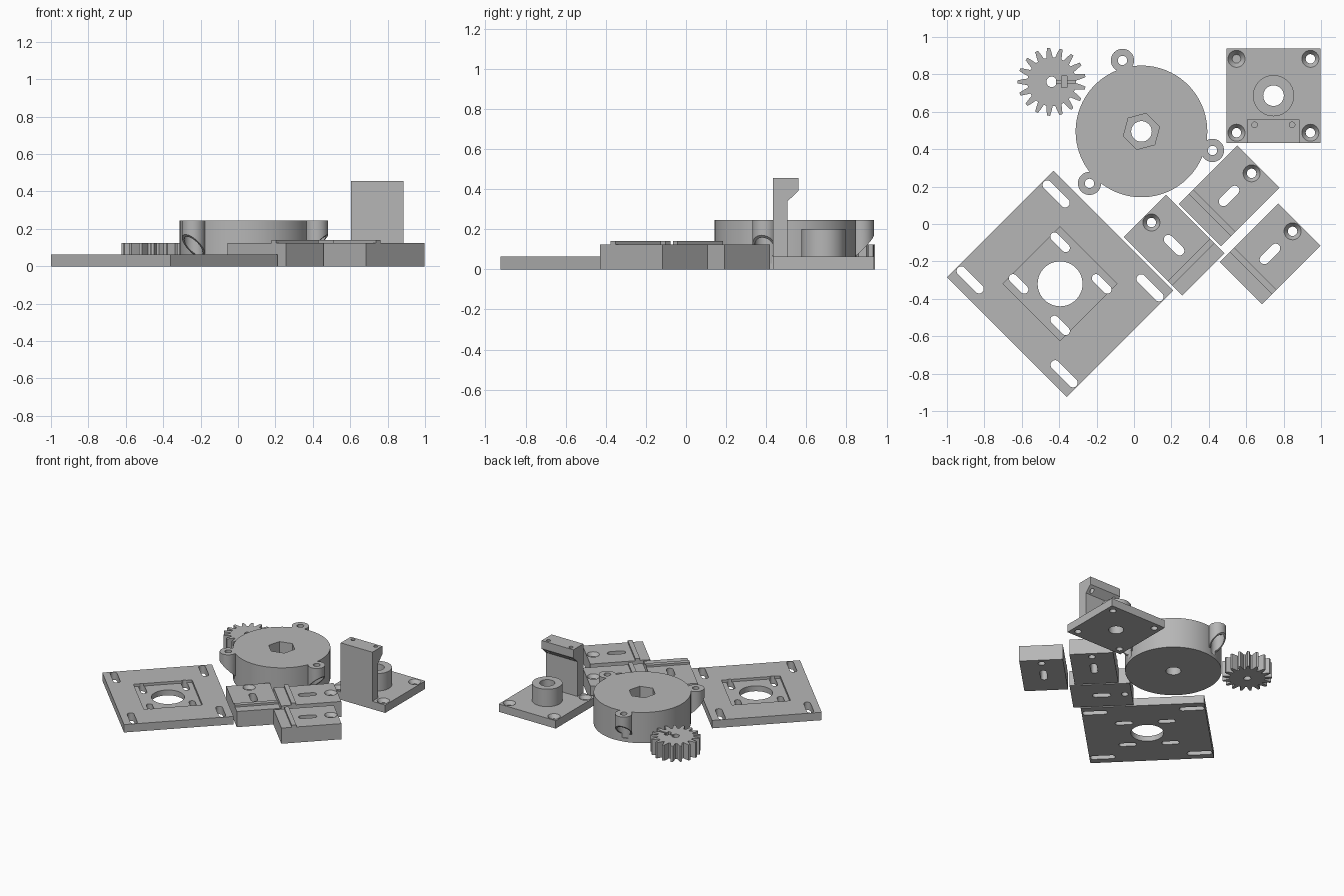
import bpy
import math
from math import cos, sin, pi, radians
from mathutils import Matrix, Vector

if "Cube" in bpy.data.objects:
    bpy.data.objects.remove(bpy.data.objects["Cube"])

GREY = (0.47, 0.47, 0.47, 1)
grey = bpy.data.materials.new("plain grey")
grey.use_nodes = True
grey.diffuse_color = GREY
grey.node_tree.nodes["Principled BSDF"].inputs["Base Color"].default_value = GREY


def prism(name, lower, z0, z1, upper=None, matrix=Matrix()):
    """Solid between a lower and an upper outline (same point count)."""
    upper = upper or lower
    n = len(lower)
    verts = [(x, y, z0) for x, y in lower] + [(x, y, z1) for x, y in upper]
    faces = [list(range(n))[::-1], list(range(n, 2 * n))]
    faces += [(i, (i + 1) % n, (i + 1) % n + n, i + n) for i in range(n)]
    mesh = bpy.data.meshes.new(name)
    mesh.from_pydata(verts, [], faces)
    mesh.transform(matrix)
    mesh.materials.append(grey)
    obj = bpy.data.objects.new(name, mesh)
    bpy.context.scene.collection.objects.link(obj)
    return obj


def circle(x, y, r, n=48, turn=0):
    return [(x + r * cos(turn + 2 * pi * i / n), y + r * sin(turn + 2 * pi * i / n))
            for i in range(n)]


def rect(x, y, w, h):
    return [(x - w / 2, y - h / 2), (x + w / 2, y - h / 2),
            (x + w / 2, y + h / 2), (x - w / 2, y + h / 2)]


def slot(x, y, length, width):
    """Round-ended slot outline, long along x."""
    r, d = width / 2, (length - width) / 2
    return [(x + s * d + r * cos(a), y + r * sin(a))
            for s, start in ((1, -pi / 2), (-1, pi / 2))
            for a in (start + pi * i / 10 for i in range(11))]


def combine(body, other, operation="DIFFERENCE"):
    other.hide_render = True
    mod = body.modifiers.new("join", "BOOLEAN")
    mod.operation, mod.object, mod.solver = operation, other, "EXACT"
    deps = bpy.context.evaluated_depsgraph_get()
    deps.update()
    result = bpy.data.meshes.new_from_object(body.evaluated_get(deps))
    body.modifiers.clear()
    body.data = result
    bpy.data.objects.remove(other)


def cut(body, outline, z0=-0.1, z1=0.6, upper=None):
    combine(body, prism("cutter", outline, z0, z1, upper))


def screw_hole(body, x, y, top, depth):
    """Through hole with a conical countersink."""
    cut(body, circle(x, y, 0.025, 32))
    cut(body, circle(x, y, 0.023, 32), top - depth, top + 0.002, circle(x, y, 0.047, 32))


def finish(body, matrix=Matrix()):
    body.data.transform(matrix)
    body.data.shade_smooth()
    body.data.set_sharp_from_angle(angle=radians(30))


def place(x, y, degrees):
    return Matrix.Translation((x, y, 0)) @ Matrix.Rotation(radians(degrees), 4, "Z")


# Slotted base plate with a square recess, local x along its slots
plate = prism("slotted_plate", rect(0, 0, 0.905, 0.806), 0, 0.063)
cut(plate, rect(0, 0, 0.431, 0.431), 0.043, 0.2)
cut(plate, circle(0, 0, 0.12, 64))
for sx in (-1, 1):
    for sy in (-1, 1):
        cut(plate, slot(sx * 0.355, sy * 0.325, 0.185, 0.05))
        cut(plate, slot(sx * 0.157, sy * 0.157, 0.13, 0.045))
finish(plate, place(-0.395, -0.32, -45))

# Three clamp blocks, each with a ridge, a slot and a screw hole
for name, x, y, turn in (("left_block", 0.214, -0.113, -45),
                         ("middle_block", 0.508, 0.15, 225),
                         ("right_block", 0.727, -0.16, 225)):
    block = prism(name, rect(0, 0, 0.442, 0.32), 0, 0.125)
    combine(block, prism("ridge", rect(0.128, 0, 0.034, 0.32), 0.1, 0.141), "UNION")
    cut(block, slot(0, 0, 0.135, 0.05))
    screw_hole(block, -0.171, 0, 0.125, 0.03)
    finish(block, place(x, y, turn))

# Round housing with three lugs whose undersides slope up and outwards
housing = prism("round_housing", circle(0, 0, 0.352, 96), 0, 0.245)
lug_angles = [radians(a) for a in (105, 225, 345)]
LUG = 0.393
for a in lug_angles:
    lug = prism("lug", circle(LUG, 0, 0.062), 0, 0.245)
    for v in lug.data.vertices:
        if v.co.z < 0.1:
            v.co.z = 0.17 - (LUG + 0.062 - v.co.x)
    lug.data.transform(Matrix.Rotation(a, 4, "Z"))
    combine(housing, lug, "UNION")
for a in lug_angles:
    x, y = LUG * cos(a), LUG * sin(a)
    cut(housing, circle(x, y, 0.025, 32))
    cut(housing, circle(x, y, 0.05, 32), 0.03, 0.2)
cut(housing, circle(0, 0, 0.1, 6, radians(15)), 0.145, 0.4)
cut(housing, circle(0, 0, 0.055))
finish(housing, place(0.04, 0.495, 0))

# Spur gear with a flatted bore, nut pocket and screw channel
TEETH = 17
pitch = 2 * pi / TEETH
outline = []
for i in range(TEETH):
    for part, r in ((-0.36, 0.13), (-0.25, 0.153), (-0.12, 0.182),
                    (0.12, 0.182), (0.25, 0.153), (0.36, 0.13)):
        a = (i + 0.5 + part) * pitch
        outline.append((r * cos(a), r * sin(a)))
gear = prism("spur_gear", outline, 0, 0.125)
bore = [(min(x, 0.022), y) for x, y in circle(0, 0, 0.028, 33)]
bore = [p for i, p in enumerate(bore) if p != bore[i - 1]]
cut(gear, bore)
cut(gear, rect(0.068, 0, 0.03, 0.06), 0.03, 0.2)
cut(gear, rect(0.11, 0, 0.2, 0.013), 0.05, 0.2)
finish(gear, place(-0.44, 0.76, 0))

# Corner-drilled mount with a bored boss and a hooked upright
mount = prism("mount_plate", rect(0.746, 0.686, 0.503, 0.505), 0, 0.063)
combine(mount, prism("boss", circle(0.746, 0.686, 0.11, 64), 0.03, 0.202), "UNION")
profile = [(0.4335, 0), (0.507, 0), (0.507, 0.34), (0.56, 0.39), (0.56, 0.455), (0.4335, 0.455)]
to_side = Matrix(((0, 0, 1, 0), (1, 0, 0, 0), (0, 1, 0, 0), (0, 0, 0, 1)))
combine(mount, prism("upright", profile, 0.604, 0.884, matrix=to_side), "UNION")
cut(mount, circle(0.746, 0.686, 0.055))
for x in (0.548, 0.943):
    for y in (0.488, 0.883):
        screw_hole(mount, x, y, 0.063, 0.03)
for x in (0.645, 0.845):
    cut(mount, circle(x, 0.53, 0.015, 24), 0.3)
finish(mount)
